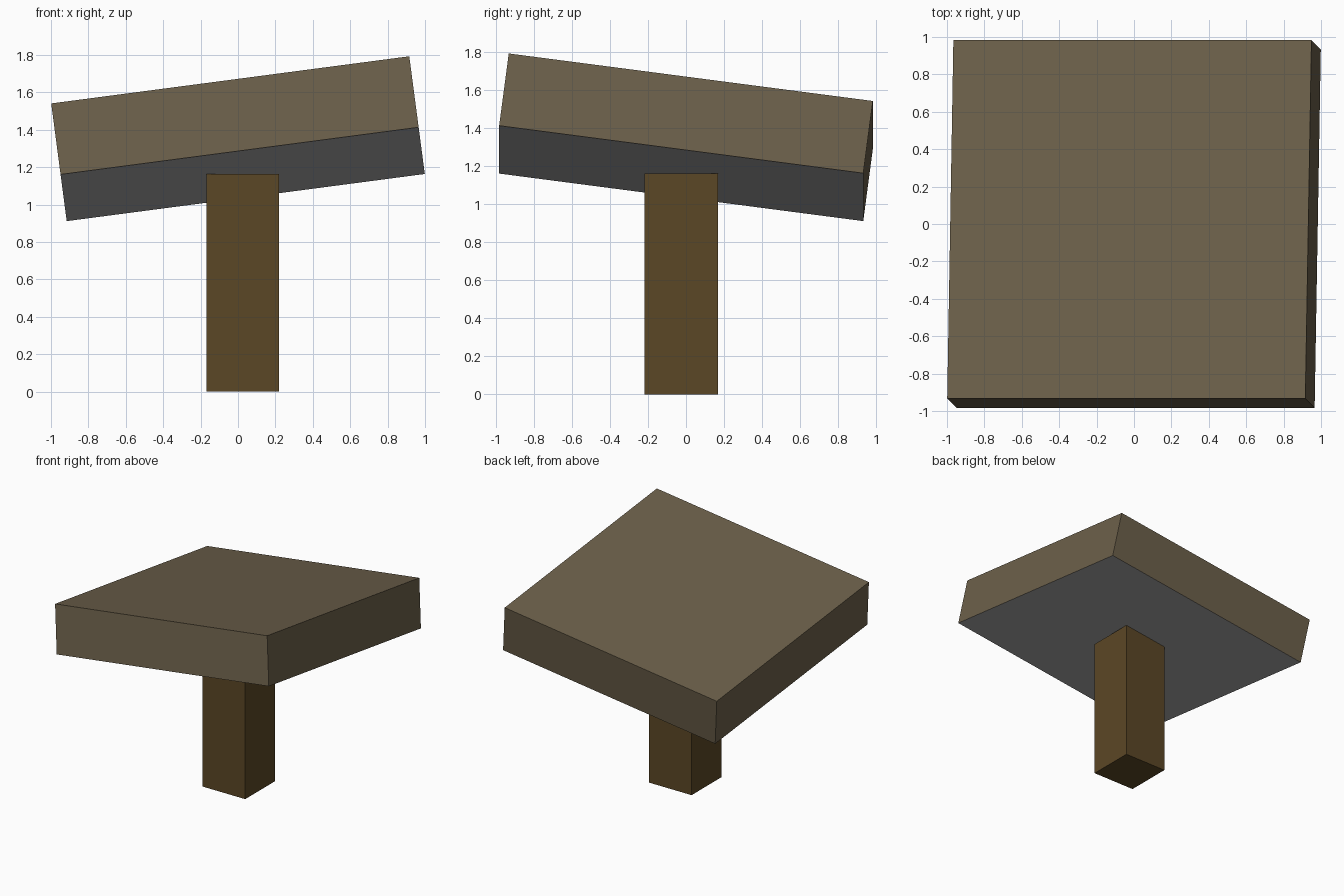
import bpy, math
from mathutils import Euler, Vector

if "Cube" in bpy.data.objects:
    bpy.data.objects.remove(bpy.data.objects["Cube"])


def material(name, rgb):
    m = bpy.data.materials.new(name)
    m.diffuse_color = (*rgb, 1.0)
    m.use_nodes = True
    m.node_tree.nodes["Principled BSDF"].inputs["Base Color"].default_value = m.diffuse_color
    return m


def box(name, size, centre, tilt, *mats):
    bpy.ops.mesh.primitive_cube_add(size=1)
    ob = bpy.context.object
    ob.name = name
    for v in ob.data.vertices:
        v.co = Vector(a * b for a, b in zip(v.co, size))
    ob.location = centre
    ob.rotation_euler = tilt
    for m in mats:
        ob.data.materials.append(m)
    return ob


slab_brown = material("weathered_brown", (0.150, 0.117, 0.069))
post_brown = material("dark_brown", (0.105, 0.063, 0.019))
grey = material("underside_grey", (0.456, 0.456, 0.456))

# Tilted square slab, highest at the front right corner, grey underneath
WIDTH, THICK = 1.931, 0.386
tilt = Euler((math.radians(-7.5), math.radians(-7.5), 0))
centre = Vector((0, 0, 1.352))
slab = box("slab", (WIDTH, WIDTH, THICK), centre, tilt, slab_brown, grey)
for f in slab.data.polygons:
    f.material_index = 1 if f.normal.z < -0.5 else 0

# Upright square post, ending at the middle of the slab's underside
top = centre + tilt.to_matrix() @ Vector((0, 0, -THICK / 2))
box("post", (0.386, 0.386, top.z), (top.x, top.y, top.z / 2), (0, 0, 0), post_brown)
